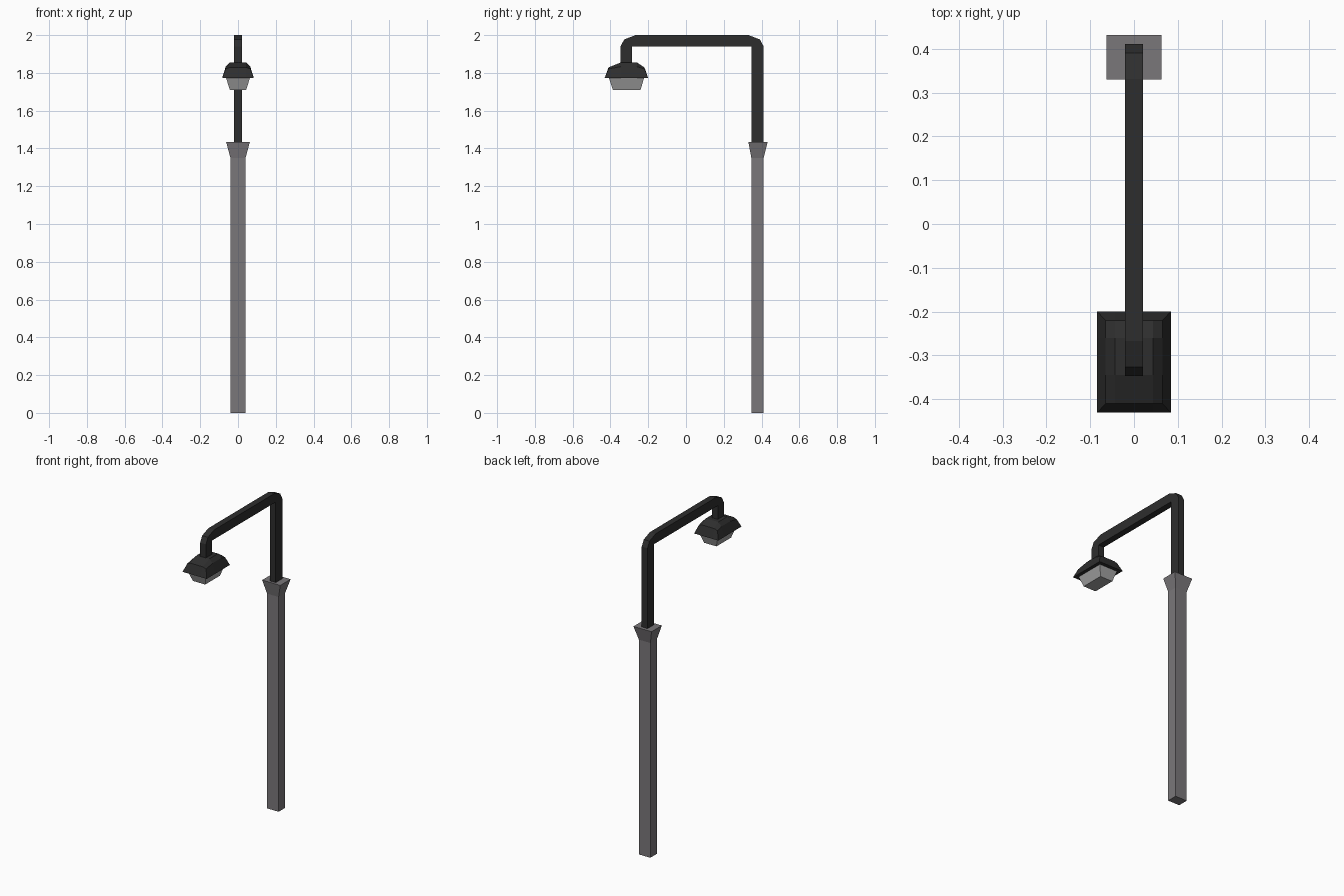
import bpy, bmesh

if "Cube" in bpy.data.objects:
    bpy.data.objects.remove(bpy.data.objects["Cube"])


def material(name, r, g, b):
    m = bpy.data.materials.new(name)
    m.diffuse_color = (r, g, b, 1)
    m.use_nodes = True
    m.node_tree.nodes["Principled BSDF"].inputs["Base Color"].default_value = m.diffuse_color
    return m


GREY = material("post grey", 0.195, 0.185, 0.195)
DARK = material("dark metal", 0.027, 0.027, 0.027)
LENS = material("lamp glass", 0.36, 0.36, 0.36)


def finish(name, bm, mat):
    bmesh.ops.recalc_face_normals(bm, faces=bm.faces)
    me = bpy.data.meshes.new(name)
    bm.to_mesh(me)
    bm.free()
    me.materials.append(mat)
    ob = bpy.data.objects.new(name, me)
    bpy.context.collection.objects.link(ob)
    return ob


def loft(name, sections, mat):
    """Stack of rectangles (half width x, y min, y max, z), capped at both ends."""
    bm = bmesh.new()
    rings = [[bm.verts.new(p) for p in ((-w, a, z), (w, a, z), (w, b, z), (-w, b, z))]
             for w, a, b, z in sections]
    for lo, hi in zip(rings, rings[1:]):
        for i in range(4):
            j = (i + 1) % 4
            bm.faces.new((lo[i], lo[j], hi[j], hi[i]))
    bm.faces.new(rings[0])
    bm.faces.new(rings[-1])
    return finish(name, bm, mat)


# Post with flared collar
loft("post", [(0.04, 0.346, 0.411, 0), (0.04, 0.346, 0.411, 1.35),
              (0.063, 0.33, 0.432, 1.435)], GREY)

# Bent arm: side profile with chamfered outer bends, extruded across x
outer, inner = (-0.347, 0.411), (-0.287, 0.346)
profile = [(outer[0], 1.84), (outer[0], 1.94), (-0.327, 1.977), (-0.267, 2.0),
           (0.331, 2.0), (0.391, 1.977), (outer[1], 1.94), (outer[1], 1.42),
           (inner[1], 1.42), (inner[1], 1.941), (inner[0], 1.941), (inner[0], 1.84)]
bm = bmesh.new()
face = bm.faces.new([bm.verts.new((-0.02, y, z)) for y, z in profile])
ext = bmesh.ops.extrude_face_region(bm, geom=[face])
for v in ext["geom"]:
    if isinstance(v, bmesh.types.BMVert):
        v.co.x += 0.04
finish("arm", bm, DARK)

# Lamp hood: 3 x 3 facetted crown above a flared skirt
xs = (-0.065, -0.043, 0.043, 0.065)
ys = (-0.41, -0.345, -0.26, -0.22)
bm = bmesh.new()
grid = [[bm.verts.new((x, y, 1.855 - max(0.022 * (i in (0, 3)) + 0.012 * (j in (0, 3)),
                                         0.026 * (j in (0, 3)))))
         for j, y in enumerate(ys)] for i, x in enumerate(xs)]
for i in range(3):
    for j in range(3):
        bm.faces.new((grid[i][j], grid[i + 1][j], grid[i + 1][j + 1], grid[i][j + 1]))
rim = ([grid[i][0] for i in range(3)] + [grid[3][j] for j in range(3)]
       + [grid[i][3] for i in (3, 2, 1)] + [grid[0][j] for j in (3, 2, 1)])
skirt = []
for v in rim:
    x, y = v.co.x, v.co.y
    if abs(x) > 0.06:
        x = 0.084 if x > 0 else -0.084
    if y < -0.4:
        y = -0.431
    elif y > -0.23:
        y = -0.2
    skirt.append(bm.verts.new((x, y, 1.772)))
for k in range(len(rim)):
    n = (k + 1) % len(rim)
    bm.faces.new((rim[k], rim[n], skirt[n], skirt[k]))
bm.faces.new(skirt)
finish("lamp_hood", bm, DARK)

# Lamp glass below the hood
loft("lamp_glass", [(0.043, -0.387, -0.241, 1.709), (0.063, -0.408, -0.222, 1.773)], LENS)
